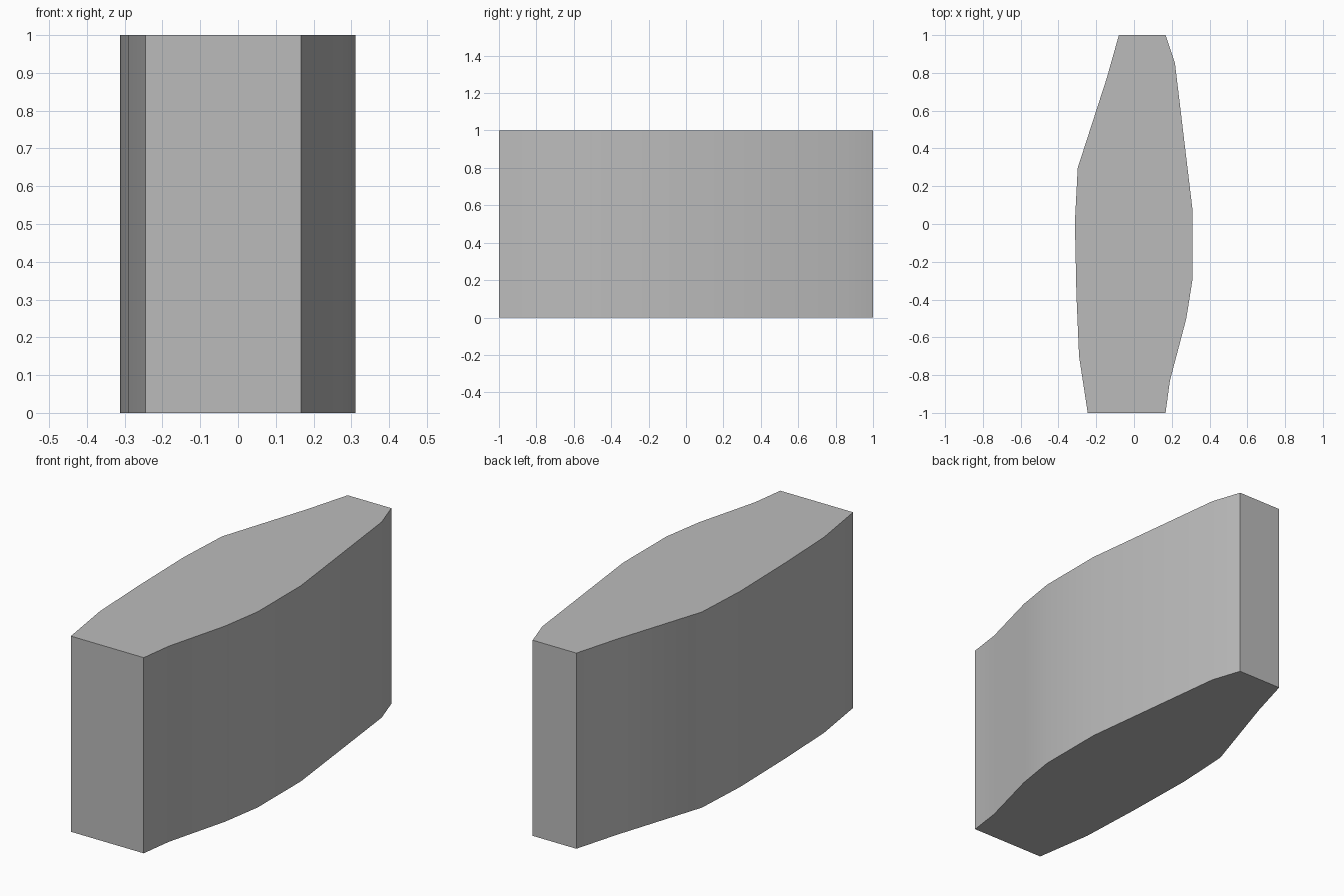
import bpy
import bmesh
import math

cube = bpy.data.objects.get("Cube")
if cube:
    bpy.data.objects.remove(cube, do_unlink=True)

HEIGHT = 1.0

# Plain grey material
grey = bpy.data.materials.new("plain_grey")
grey.use_nodes = True
colour = (0.5, 0.5, 0.5, 1)
grey.diffuse_color = colour
grey.node_tree.nodes["Principled BSDF"].inputs["Base Color"].default_value = colour

# Plan outline: each side runs from front to back
left_side = [(0.167, -1), (0.19, -0.83), (0.277, -0.5), (0.311, -0.285),
             (0.311, 0.065), (0.217, 0.85), (0.167, 1)]
right_side = [(-0.245, -1), (-0.291, -0.7), (-0.305, -0.37), (-0.313, 0.01),
              (-0.298, 0.297), (-0.145, 0.77), (-0.08, 1)]
outline = left_side + right_side[::-1]

# Extrude the outline into a solid block
bm = bmesh.new()
base = bm.faces.new([bm.verts.new((x, y, 0)) for x, y in outline])
top = bmesh.ops.extrude_face_region(bm, geom=[base], use_keep_orig=True)
top_verts = [v for v in top["geom"] if isinstance(v, bmesh.types.BMVert)]
bmesh.ops.translate(bm, verts=top_verts, vec=(0, 0, HEIGHT))
bmesh.ops.recalc_face_normals(bm, faces=bm.faces)
mesh = bpy.data.meshes.new("tapered_block")
bm.to_mesh(mesh)
bm.free()
mesh.materials.append(grey)

block = bpy.data.objects.new("tapered_block", mesh)
bpy.context.collection.objects.link(block)

# Smooth flanks, sharp rims and end corners
bpy.ops.object.select_all(action="DESELECT")
block.select_set(True)
bpy.context.view_layer.objects.active = block
bpy.ops.object.shade_smooth_by_angle(angle=math.radians(40))

# Keep the two end faces flat
for edge in mesh.edges:
    a, b = (mesh.vertices[i].co for i in edge.vertices)
    if abs(a.y) > 0.99 and abs(b.y) > 0.99:
        edge.use_edge_sharp = True
